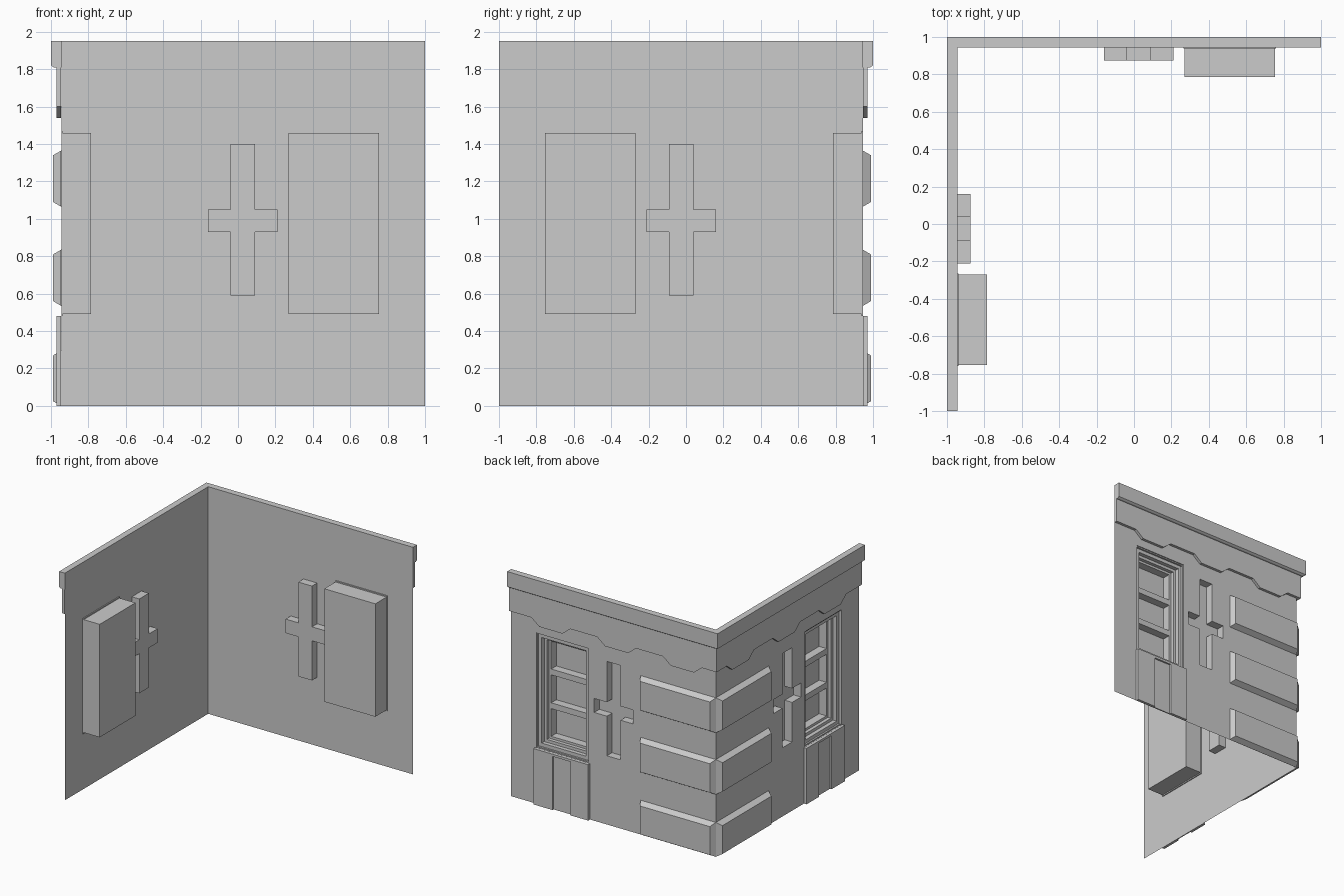
import bpy
import bmesh
from mathutils import Vector

cube = bpy.data.objects.get("Cube")
if cube:
    bpy.data.objects.remove(cube, do_unlink=True)

stone = bpy.data.materials.new("grey_stone")
stone.use_nodes = True
GREY = (0.6, 0.6, 0.6, 1)
stone.diffuse_color = GREY
stone.node_tree.nodes["Principled BSDF"].inputs["Base Color"].default_value = GREY

WALL = 0.945          # outer plane of the thin wall
SEAT = WALL + 0.001   # where applied trim meets the wall


def finish(name, bm, solid=True):
    """Mitre at the corner, then reflect the wing to form the second one."""
    for v in bm.verts:
        if v.co.x < -0.94:
            v.co.x = -v.co.y
    if solid:
        bmesh.ops.recalc_face_normals(bm, faces=bm.faces)
    copy = bmesh.ops.duplicate(bm, geom=bm.verts[:] + bm.edges[:] + bm.faces[:])["geom"]
    for item in copy:
        if isinstance(item, bmesh.types.BMVert):
            item.co = Vector((-item.co.y, -item.co.x, item.co.z))
    bmesh.ops.reverse_faces(bm, faces=[f for f in copy if isinstance(f, bmesh.types.BMFace)])
    if not solid:
        bmesh.ops.remove_doubles(bm, verts=bm.verts, dist=0.0001)
    mesh = bpy.data.meshes.new(name)
    bm.to_mesh(mesh)
    bm.free()
    mesh.materials.append(stone)
    bpy.context.collection.objects.link(bpy.data.objects.new(name, mesh))


def loft(bm, ring_a, ring_b):
    """Closed solid between two matching outlines."""
    a = [bm.verts.new(p) for p in ring_a]
    b = [bm.verts.new(p) for p in ring_b]
    bm.faces.new(a)
    bm.faces.new(b[::-1])
    for i in range(len(a)):
        j = (i + 1) % len(a)
        bm.faces.new((a[j], a[i], b[i], b[j]))


def block(bm, x0, x1, z0, z1, back, front, slope=0):
    """Box on the wall whose front face is inset by slope."""
    def ring(y, s):
        return [(x0 + s, y, z0 + s), (x1 - s, y, z0 + s), (x1 - s, y, z1 - s), (x0 + s, y, z1 - s)]
    loft(bm, ring(back, 0), ring(front, slope))


def relief(bm, rects):
    """Stepped sheet: every later rectangle sets its own depth."""
    xs = sorted({x for r in rects for x in r[:2]})
    zs = sorted({z for r in rects for z in r[2:4]})

    def depth(i, k):
        if not (0 <= i < len(xs) - 1 and 0 <= k < len(zs) - 1):
            return None
        cx, cz = (xs[i] + xs[i + 1]) / 2, (zs[k] + zs[k + 1]) / 2
        return [r[4] for r in rects if r[0] < cx < r[1] and r[2] < cz < r[3]][-1]

    def quad(*points):
        bm.faces.new([bm.verts.new(p) for p in points])

    for i in range(len(xs) - 1):
        for k in range(len(zs) - 1):
            y, x0, x1, z0, z1 = depth(i, k), xs[i], xs[i + 1], zs[k], zs[k + 1]
            quad((x0, y, z0), (x0, y, z1), (x1, y, z1), (x1, y, z0))
            side, above = depth(i + 1, k), depth(i, k + 1)
            if side is not None and side != y:
                quad((x1, y, z0), (x1, y, z1), (x1, side, z1), (x1, side, z0))
            if above is not None and above != y:
                quad((x0, y, z1), (x0, above, z1), (x1, above, z1), (x1, y, z1))
    bmesh.ops.remove_doubles(bm, verts=bm.verts, dist=0.0001)
    bmesh.ops.recalc_face_normals(bm, faces=bm.faces)
    # The sheet faces outwards
    if sum(f.normal.y * f.calc_area() for f in bm.faces) < 0:
        bmesh.ops.reverse_faces(bm, faces=bm.faces)
    bmesh.ops.dissolve_limit(bm, angle_limit=0.01, verts=bm.verts, edges=bm.edges)


# Thin walls with a cross-shaped niche and a deep window recess
bm = bmesh.new()
relief(bm, [
    (-WALL, 1, 0, 1.95, WALL),
    (-0.04, 0.09, 0.59, 1.40, 0.875),
    (-0.16, 0.21, 0.93, 1.05, 0.875),
    (0.265, 0.76, 0.48, 1.47, 0.937),
    (0.27, 0.755, 0.49, 1.46, 0.785),
])
finish("walls", bm, solid=False)

# Stepped window frame and glazing bars
bm = bmesh.new()
X0, X1, Z0, Z1 = 0.272, 0.753, 0.492, 1.458
for inset, width, front in ((0, 0.03, 0.925), (0.03, 0.025, 0.89), (0.055, 0.02, 0.86)):
    a, b, c, d = X0 + inset, X1 - inset, Z0 + inset, Z1 - inset
    block(bm, a, a + width, c, d, 0.79, front)
    block(bm, b - width, b, c, d, 0.79, front)
    block(bm, a + width, b - width, c, c + width, 0.79, front)
    block(bm, a + width, b - width, d - width, d, 0.79, front)
for z in (0.805, 1.095):
    block(bm, X0 + 0.075, X1 - 0.075, z, z + 0.05, 0.79, 0.86)
finish("window_frames", bm)

# Apron below each window: two piers, a set-back panel and a sill
bm = bmesh.new()
block(bm, 0.25, 0.42, 0, 0.46, SEAT, 0.97)
block(bm, 0.59, 0.77, 0, 0.46, SEAT, 0.97)
block(bm, 0.42, 0.59, 0, 0.46, SEAT, 0.955)
block(bm, 0.25, 0.77, 0.46, 0.48, SEAT, 0.97)
finish("window_aprons", bm)

# Chamfered corner blocks
bm = bmesh.new()
for z0, z1 in ((0, 0.295), (0.535, 0.835), (1.065, 1.365)):
    block(bm, -WALL, -0.23, z0, z1, SEAT, 0.99, 0.026)
finish("corner_blocks", bm)

# Frieze with hanging tabs along its lower edge
bm = bmesh.new()
outline = [(1, 1.81), (-0.97, 1.81), (-0.97, 1.6)]
for centre in (-0.645, -0.02, 0.605):
    outline += [(centre - 0.185, 1.6), (centre - 0.11, 1.54),
                (centre + 0.11, 1.54), (centre + 0.185, 1.6)]
outline.append((1, 1.6))
loft(bm, [(x, SEAT, z) for x, z in outline], [(x, 0.97, z) for x, z in outline])
finish("frieze", bm)

# Cornice
bm = bmesh.new()
profile = [(WALL, 1.81), (0.985, 1.81), (1, 1.82), (1, 1.95), (WALL, 1.95)]
loft(bm, [(-1, y, z) for y, z in profile], [(1, y, z) for y, z in profile])
finish("cornice", bm)
